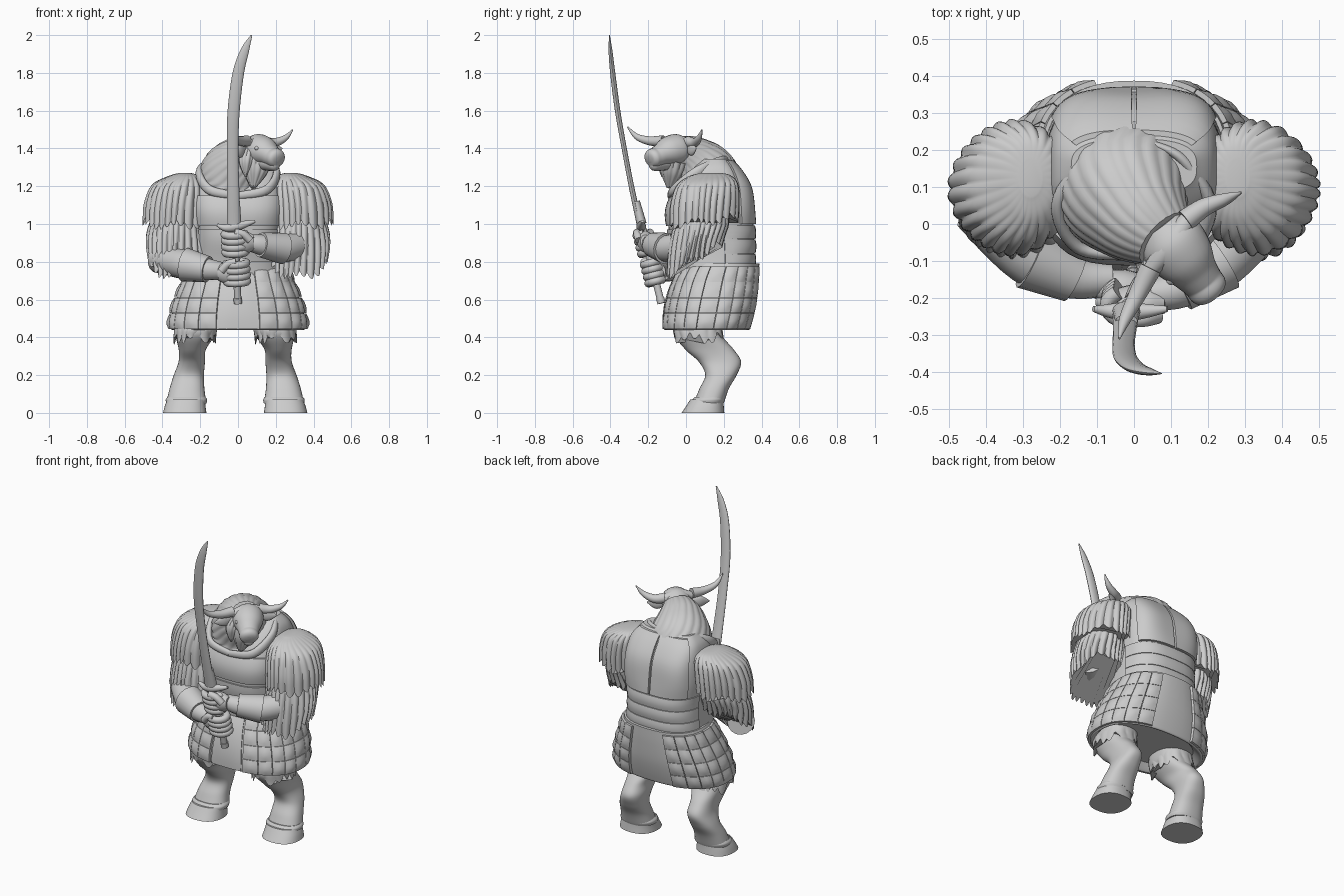
import bpy, bmesh
from math import sin, cos, pi, radians, copysign
from mathutils import Vector

cube = bpy.data.objects.get("Cube")
if cube:
    bpy.data.objects.remove(cube)

stone = bpy.data.materials.new("grey_stone")
stone.use_nodes = True
stone.diffuse_color = (0.6, 0.6, 0.6, 1)
stone.node_tree.nodes["Principled BSDF"].inputs["Base Color"].default_value = stone.diffuse_color


# Shared builders
def grid(name, rows, wrap=True, crease=40):
    """Skin a list of point rows into one mesh object, capped when wrapped."""
    bm = bmesh.new()
    rings = [[bm.verts.new(p) for p in row] for row in rows]
    count = len(rings[0])
    for low, high in zip(rings, rings[1:]):
        for i in range(count if wrap else count - 1):
            j = (i + 1) % count
            bm.faces.new((low[i], low[j], high[j], high[i]))
    if wrap:
        bm.faces.new(rings[0])
        bm.faces.new(rings[-1])
    bmesh.ops.recalc_face_normals(bm, faces=bm.faces)
    mesh = bpy.data.meshes.new(name)
    bm.to_mesh(mesh)
    bm.free()
    mesh.shade_smooth()
    mesh.set_sharp_from_angle(angle=radians(crease))
    mesh.materials.append(stone)
    obj = bpy.data.objects.new(name, mesh)
    bpy.context.collection.objects.link(obj)


def spline(points, steps=6):
    """Smooth curve through tuples of any length."""
    out = []
    for i in range(len(points) - 1):
        a, b, c, d = (points[min(max(i + k, 0), len(points) - 1)] for k in (-1, 0, 1, 2))
        for s in range(steps):
            t = s / steps
            out.append(tuple(q + t / 2 * (r - p + t * (2 * p - 5 * q + 4 * r - w + t * (3 * (q - r) + w - p)))
                             for p, q, r, w in zip(a, b, c, d)))
    return out + [points[-1]]


def on_ring(ring, a, off=0.0, grow=1.0):
    """Point on a rounded ring (x, y, z, x radius, y radius, optional squareness)."""
    x, y, z, rx, ry, *power = ring
    c, s = (copysign(abs(v) ** (power[0] if power else 0.85), v) for v in (cos(a), sin(a)))
    return Vector((x + (rx * grow + off) * c, y + (ry * grow + off) * s, z))


def loft(name, rings, n=48, pleats=0, depth=0.0, rag=0.0, tilt=0.0):
    """Stacked rings, with optional pleats that end in a ragged hem."""
    dense = spline(rings)
    rows = []
    for k, ring in enumerate(dense):
        t = k / (len(dense) - 1)
        row = []
        for i in range(n):
            a = 2 * pi * i / n
            fold = abs(sin(pleats * a / 2 + t * sin(3 * a)))
            p = on_ring(ring, a, grow=1 + depth * min(1, 2 * t) * (fold - 0.6))
            p.z += t * tilt * sin(a) - rag * t ** 4 * (fold + 0.5 * sin(5 * a))
            row.append(p)
        rows.append(row)
    grid(name, rows)
    return dense


def plate(name, body, a0, a1, z0, z1, off=0.015, n=8):
    """Raised panel that follows a lofted body."""
    steps = [0] + [i / n for i in range(n + 1)] + [1]
    last = len(steps) - 1
    rows = []
    for i, v in enumerate(steps):
        z = z0 + (z1 - z0) * v
        for low, high in zip(body, body[1:]):
            if min(low[2], high[2]) <= z <= max(low[2], high[2]):
                t = (z - low[2]) / ((high[2] - low[2]) or 1)
                ring = [p + (q - p) * t for p, q in zip(low, high)]
                break
        row = []
        for j, u in enumerate(steps):
            edge = i in (0, last) or j in (0, last)
            lift = -0.01 if edge else off * (0.6 + 0.4 * sin(pi * u) * sin(pi * v))
            row.append(on_ring(ring, radians(a0 + (a1 - a0) * u), lift))
        rows.append(row)
    grid(name, rows, wrap=False)


def tube(name, points, flat=1.0, ref=(0, 0, 1), n=16, pleats=0, depth=0.0, steps=6):
    """Sweep an ellipse along a path of (x, y, z, radius)."""
    dense = spline(points, steps)
    path = [Vector(p[:3]) for p in dense]
    rows = []
    for k, p in enumerate(dense):
        tangent = (path[min(k + 1, len(path) - 1)] - path[max(k - 1, 0)]).normalized()
        side = Vector(ref)
        side = (side - tangent * side.dot(tangent)).normalized()
        other = tangent.cross(side)
        row = []
        for i in range(n):
            a = 2 * pi * i / n
            r = p[3] * (1 + depth * (abs(sin(pleats * a / 2 + k * 0.04)) - 0.5))
            row.append(path[k] + side * r * cos(a) + other * r * flat * sin(a))
        rows.append(row)
    grid(name, rows)


# Cuirass with raised plates
torso = loft("torso", [(0, .155, .7, .25, .2, .8), (0, .15, .82, .235, .21, .75), (0, .135, .95, .23, .225, .7),
                       (0, .13, 1.08, .24, .22, .65), (0, .14, 1.2, .235, .19, .65),
                       (0, .15, 1.29, .215, .13, .65), (0, .155, 1.345, .17, .075, .7)], 64)
plate("chest_plate", torso, -160, -20, .99, 1.15, .02, 16)
plate("belly_plate", torso, -145, -35, .8, .97)
for i in range(3):
    plate("waist_band", torso, 10, 170, .77 + .075 * i, .842 + .075 * i, .012, 16)
for a in (35, 90.2):
    plate("back_plate", torso, a, a + 54.8, 1.0, 1.335, .024, 14)
for s in (1, -1):
    tube("collar", [(0, -.085, 1.15, .02), (s * .15, -.065, 1.18, .025), (s * .205, .05, 1.27, .028),
                    (s * .14, .165, 1.33, .022), (s * .07, .21, 1.345, .014), (0, .22, 1.345, .012)], .7)

# Armoured skirt: smooth cloth underneath, plates on each side
skirt = loft("skirt", [(0, .11, .48, .3, .18), (0, .11, .44, .345, .22), (0, .115, .47, .358, .232),
                       (0, .135, .58, .335, .238), (0, .16, .7, .285, .225), (0, .188, .79, .25, .2)])[6:]
plate("front_panel", skirt, -103, -77, .445, .76, .012)
columns, tiers = 9, 4
for side in (1, -1):
    for c in range(columns):
        for r in range(tiers):
            a = -75 + c * 16.2
            low, high = (b if side > 0 else 180 - b for b in (a, a + 15.6))
            z = .445 + r * .083
            plate("skirt_plate", skirt, low, high, z, z + .081, .022, 4)

# Legs, hooves and pleated sleeves on both sides
for side, shift in ((1, 0), (-1, .03)):
    def at(rings):
        return [(side * (x + shift), *rest) for x, *rest in rings]
    loft("leg", at([(.19, .07, .5, .12, .12), (.195, .06, .42, .108, .125), (.212, .125, .335, .072, .128),
                    (.215, .18, .27, .07, .112), (.23, .185, .2, .08, .083),
                    (.24, .15, .13, .092, .078), (.243, .125, .065, .104, .08)]))
    loft("ankle_band", at([(.243, .125, .085, .1, .078), (.243, .12, .07, .11, .086),
                           (.243, .115, .05, .106, .084)]))
    loft("hoof", at([(.245, .11, .07, .1, .088), (.25, .1, .035, .108, .1), (.252, .09, 0, .115, .113)]))
    loft("fur_cuff", at([(.19, .065, .48, .11, .125), (.195, .062, .44, .113, .13),
                         (.2, .07, .415, .112, .13)]), 120, 14, .04, .035)
    x = side
    loft("shoulder_cape", [(x * .28, .125, 1.27, .03, .05, 1), (x * .285, .12, 1.255, .08, .11, 1),
                           (x * .31, .11, 1.21, .142, .16, 1), (x * .325, .1, 1.12, .17, .18, 1.1),
                           (x * .33, .095, 1.03, .172, .178, 1.1)], 180, 26, .07, .03, .02)
    loft("lower_sleeve", [(x * .32, .09, 1.08, .12, .13, 1), (x * .325, .075, .98, .15, .15, 1.1),
                          (x * .325, .058, .9, .158, .15, 1.1), (x * .32, .045, .83, .15, .142, 1)],
         180, 26, .1, .03, .09)

# Long curved sword
base, top = Vector((0, -.13, .58)), Vector((-.02, -.235, 1.0))
axis = (top - base).normalized()
tube("sword_grip", [(*base, .019), (*top, .019)], ref=(1, 0, 0))
tube("sword_pommel", [(*base, .022), (*(base + axis * .03), .022)], ref=(1, 0, 0))
tube("sword_guard", [(-.11, -.23, .995, .008), (-.07, -.235, .98, .018), (-.02, -.237, .985, .026),
                     (.04, -.235, 1.0, .018), (.09, -.23, 1.015, .008)])
tube("sword_collar", [(*top, .038), (-.02, -.265, 1.12, .03)], .7, (1, 0, 0))
tube("sword_blade", [(-.022, -.245, 1.0, .036), (-.025, -.285, 1.18, .032), (-.028, -.327, 1.4, .03),
                     (-.023, -.362, 1.6, .032), (.002, -.388, 1.8, .03), (.037, -.4, 1.92, .022),
                     (.072, -.405, 2.0, .004)], .45, (1, 0, 0))

# Forearms, cuffs and fists closed round the grip
arms = {"left": (1, .76, [(.38, .05, .9, .075), (.24, -.1, .87, .072), (.12, -.175, .89, .054), (.04, -.19, .905, .04)]),
        "right": (-1, .39, [(-.42, .05, .82, .08), (-.28, -.09, .785, .078), (-.16, -.145, .76, .058), (-.06, -.15, .75, .042)])}
for label, (side, along, path) in arms.items():
    tube(label + "_forearm", path)
    tube(label + "_cuff", [(*p[:3], p[3] + .012) for p in path[1:3]])
    centre = base.lerp(top, along)
    across = Vector((1, 0, 0))
    across = (across - axis * across.dot(axis)).normalized()
    front = across.cross(axis)
    tube(label + "_palm", [(*(centre + across * side * .1), .04), (*(centre + across * side * .06), .06),
                           (*(centre + across * side * .015), .062), (*(centre - across * side * .035), .045)],
         .75, axis)
    for f in range(4):
        heart = centre + axis * (f - 1.5) * .033
        arc = [heart + across * side * cos(t) * .055 + front * sin(t) * .042
               for t in (radians(d) for d in range(0, 241, 40))]
        tube(label + "_finger", [(*p, .021) for p in arc], ref=axis, n=12, steps=3)
    thumb = [centre + axis * up + across * side * out + front * .035
             for up, out in ((.02, .08), (.055, .045), (.065, 0))]
    tube(label + "_thumb", [(*p, .021) for p in thumb], ref=front)

# Maned neck and horned head, turned to the left
tube("mane", [(-.01, .13, 1.12, .185), (-.02, .09, 1.25, .188), (.025, .02, 1.335, .143), (.085, -.04, 1.385, .09)],
     n=132, pleats=22, depth=.03)
tube("head", [(.07, -.005, 1.4, .055), (.1, -.045, 1.395, .082), (.135, -.09, 1.385, .078),
              (.165, -.13, 1.367, .06), (.187, -.158, 1.353, .052), (.203, -.18, 1.348, .05),
              (.213, -.193, 1.344, .038), (.217, -.198, 1.342, .015)], 1.08, n=24)
tube("brow", [(.045, -.125, 1.425, .022), (.1, -.055, 1.44, .034), (.155, .025, 1.425, .022)])
tube("jaw", [(.1, -.06, 1.34, .05), (.15, -.12, 1.325, .042), (.195, -.172, 1.315, .034), (.207, -.187, 1.313, .012)])
tube("beard", [(.1, -.06, 1.34, .075), (.09, -.075, 1.27, .06), (.08, -.09, 1.19, .012)],
     ref=(1, 0, 0), n=72, pleats=12, depth=.12)
tube("cheek_tuft", [(.055, -.1, 1.39, .03), (.04, -.12, 1.33, .034), (.04, -.125, 1.25, .005)],
     ref=(1, 0, 0), n=40, pleats=8, depth=.2)
tube("left_horn", [(.14, .01, 1.435, .03), (.19, .045, 1.43, .025), (.25, .068, 1.455, .016), (.29, .085, 1.5, .003)])
tube("right_horn", [(.045, -.12, 1.44, .03), (.01, -.19, 1.44, .024), (-.025, -.26, 1.462, .016), (-.04, -.31, 1.515, .003)])
tube("left_ear", [(.14, 0, 1.4, .012), (.185, .03, 1.395, .034), (.235, .055, 1.4, .003)], .4)
tube("right_ear", [(.045, -.11, 1.395, .012), (.01, -.155, 1.385, .034), (-.025, -.2, 1.38, .003)], .4)
for label, spots in {"eye": ((.188, -.085, 1.4), (.1, -.153, 1.4)),
                     "nostril": ((.224, -.172, 1.36), (.186, -.203, 1.36))}.items():
    for x, y, z in spots:
        tube(label, [(x, y, z + up * .012, .012 * (1.05 - up * up) ** .5) for up in (-1, -.5, 0, .5, 1)],
             ref=(1, 0, 0), steps=2)
